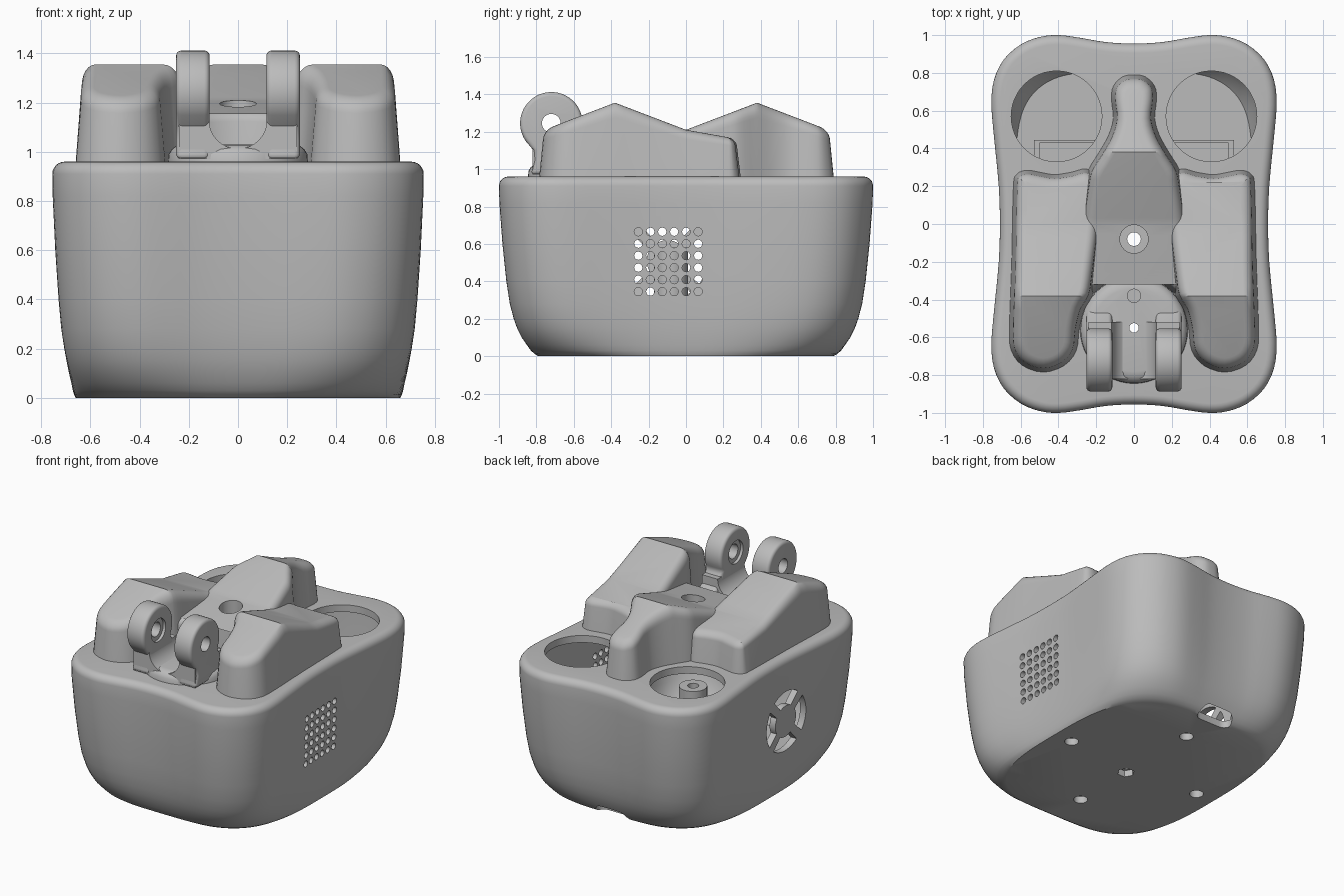
import bpy, bmesh
from math import sin, cos, pi, radians
from mathutils import Vector

cube = bpy.data.objects.get("Cube")
if cube:
    bpy.data.objects.remove(cube, do_unlink=True)

grey = bpy.data.materials.new("plain grey")
grey.use_nodes = True
colour = (0.5, 0.5, 0.5, 1)
grey.diffuse_color = colour
grey.node_tree.nodes["Principled BSDF"].inputs["Base Color"].default_value = colour


def make(name, bm):
    bmesh.ops.recalc_face_normals(bm, faces=bm.faces)
    mesh = bpy.data.meshes.new(name)
    bm.to_mesh(mesh)
    bm.free()
    obj = bpy.data.objects.new(name, mesh)
    mesh.materials.append(grey)
    bpy.context.collection.objects.link(obj)
    return obj


def activate(obj):
    bpy.ops.object.select_all(action='DESELECT')
    obj.select_set(True)
    bpy.context.view_layer.objects.active = obj


def smooth(obj, angle=28):
    activate(obj)
    bpy.ops.object.shade_smooth_by_angle(angle=radians(angle))


def cut(obj, cutter):
    cutter.hide_render = True
    mod = obj.modifiers.new("cut", 'BOOLEAN')
    mod.operation, mod.solver, mod.object = 'DIFFERENCE', 'EXACT', cutter
    activate(obj)
    bpy.ops.object.modifier_apply(modifier=mod.name)
    bpy.data.objects.remove(cutter, do_unlink=True)


def loft_bm(rings):
    bm = bmesh.new()
    loops = [[bm.verts.new(p) for p in ring] for ring in rings]
    n = len(loops[0])
    for a, b in zip(loops, loops[1:]):
        for i in range(n):
            j = (i + 1) % n
            bm.faces.new((a[i], a[j], b[j], b[i]))
    bm.faces.new(loops[0][::-1])
    bm.faces.new(loops[-1])
    return bm


def prism(name, outlines, axis, lo, hi):
    """Extrude one or more flat outlines along an axis."""
    place = {'x': lambda u, v, h: (h, u, v), 'y': lambda u, v, h: (u, h, v),
             'z': lambda u, v, h: (u, v, h)}[axis]
    bm = bmesh.new()
    for pts in outlines:
        part = loft_bm([[place(u, v, h) for u, v in pts] for h in (lo, hi)])
        temp = bpy.data.meshes.new("temp")
        part.to_mesh(temp)
        part.free()
        bm.from_mesh(temp)
        bpy.data.meshes.remove(temp)
    return make(name, bm)


def arc(u, v, r, start=0, end=360, n=32):
    full = abs(end - start) == 360
    steps = [radians(start + (end - start) * i / n) for i in range(n if full else n + 1)]
    return [(u + r * cos(a), v + r * sin(a)) for a in steps]


def spline(points, n=3):
    """Closed smooth curve through the points."""
    p = [Vector(q) for q in points]
    out = []
    for i in range(len(p)):
        a, b, c, d = p[i - 1], p[i], p[(i + 1) % len(p)], p[(i + 2) % len(p)]
        for k in range(n):
            t = k / n
            out.append(0.5 * (2 * b + (c - a) * t + (2 * a - 5 * b + 4 * c - d) * t ** 2
                              + (3 * b - a - 3 * c + d) * t ** 3))
    return out


def inset(ring, d):
    out = []
    for i, p in enumerate(ring):
        t = (ring[(i + 1) % len(ring)] - ring[i - 1]).normalized()
        out.append(p + Vector((-t.y, t.x)) * d)
    return out


def lerp(table, x):
    for (a, u), (b, v) in zip(table, table[1:]):
        if x <= b:
            return u + (v - u) * (x - a) / (b - a)
    return table[-1][1]


# Body: waisted rounded box narrowing to a plain rounded base
quarter = [(.71, 0), (.716, .2), (.74, .45), (.755, .63), (.742, .76), (.69, .87),
           (.60, .95), (.5, .99), (.4, 1.0), (.28, .985), (.15, .963), (0, .955)]
half = quarter + [(-x, y) for x, y in quarter[-2::-1]]
top_ring = spline(half + [(x, -y) for x, y in half[-2:0:-1]])
base_ring = []
for p in top_ring:
    u, v = abs(p.x) / .66, abs(p.y) / .79
    base_ring.append(p / (u ** 3.2 + v ** 3.2) ** (1 / 3.2))
taper = [(0, 1), (.012, .88), (.03, .77), (.06, .66), (.1, .53), (.15, .42),
         (.2, .34), (.28, .25), (.4, .17), (.6, .08), (.82, .01), (.9, 0), (1, 0)]


def section(z, d=0):
    f = lerp(taper, z)
    ring = [a.lerp(b, f) for a, b in zip(top_ring, base_ring)]
    return [(p.x, p.y, z) for p in inset(ring, d)]


lip = [(.91 + .05 * sin(a), .05 * (1 - cos(a))) for a in [i * pi / 12 for i in range(7)]]
body = make("body", loft_bm([section(z) for z, _ in taper[:-2]] + [section(z, d) for z, d in lip]))
cut(body, make("cavity", loft_bm([section(z, .045) for z in (.05, .1, .2, .4, .82, .91)])))

# Openings in the body
cut(body, prism("wells", [arc(s * .41, .57, .24, n=48) for s in (1, -1)], 'z', .8, 1.1))
cut(body, prism("centre_bore", [arc(0, -.08, .075)], 'z', .8, 1.1))
cut(body, prism("front_bore", [arc(0, -.55, .025)], 'z', .8, 1.1))
cut(body, prism("speaker_grid", [arc(-.255 + .064 * i, .345 + .064 * j, .022, n=16)
                                 for i in range(6) for j in range(6)], 'x', .5, 1))
cut(body, prism("fan_vent", [arc(-.1, .51, .21, k - 36, k + 36, 12)
                             + arc(-.1, .51, .11, k + 30, k - 30, 12)
                             for k in (0, 90, 180, 270)], 'x', -1, -.5))
cut(body, prism("screw_holes", [arc(x, y, .045, n=20) for x, y in
                                ((.52, 0), (-.52, 0), (0, .52), (0, -.53))], 'z', -.1, .08))
cut(body, prism("nut_hole", [arc(0, -.08, .055, n=6)], 'z', -.1, .08))
cut(body, prism("cable_slot", [arc(.08, .8, .05, -90, 90, 10) + arc(-.08, .8, .05, 90, 270, 10)],
                'z', -.1, .3))
smooth(body)

# Inside: centre post and retaining frame
post = prism("centre_post", [arc(0, -.08, .09)], 'z', .045, .58)
cut(post, prism("post_bore", [arc(0, -.08, .036)], 'z', 0, 1))
smooth(post)
prism("inner_frame", [[(.53, .3), (.53, .445), (-.53, .445), (-.53, .3), (-.5, .3),
                       (-.5, .43), (.5, .43), (.5, .3)]], 'z', .045, .2)

# Raised blocks: rounded plan outline under a folded roof
roof = [(-.85, 1.175), (-.38, 1.355), (0, 1.21), (.45, 1.13)]


def raised(name, outline, flip):
    ring = spline(outline)
    rows = [(0, 0)]
    for i in range(7):
        a = i * pi / 12
        rows.append((.02 + .055 * (1 - cos(a)), .8 + .2 * sin(a)))
    bm = loft_bm([[(p.x, p.y, t) for p in inset(ring, d)] for d, t in rows])
    for y in (-.38 * flip, 0):
        bmesh.ops.bisect_plane(bm, geom=bm.verts[:] + bm.edges[:] + bm.faces[:],
                               plane_co=(0, y, 0), plane_no=(0, 1, 0))
    for v in bm.verts:
        v.co.z = .955 + v.co.z * (lerp(roof, v.co.y * flip) - .955)
    return make(name, bm)


arm = [(.15, .2), (.24, .29), (.33, .275), (.42, .262), (.5, .275), (.57, .285), (.625, .26),
       (.64, .18), (.648, -.2), (.66, -.55), (.65, -.67), (.59, -.75), (.48, -.785),
       (.37, -.75), (.305, -.67), (.29, -.56), (.265, -.46), (.22, -.38), (.2, -.25), (.17, 0)]
for side, s in (("left", 1), ("right", -1)):
    pts = [(s * x, y) for x, y in arm]
    smooth(raised(side + "_arm", pts[::-s], 1))

spine = [(.12, -.295), (.24, -.38), (.29, -.3), (.29, -.05), (.26, .2), (.24, .29), (.185, .38),
         (.135, .47), (.11, .56), (.12, .66), (.11, .73), (.06, .78)]
centre = raised("centre_spine", spine + [(0, .79)] + [(-x, y) for x, y in spine[::-1]] + [(0, -.265)], -1)
cut(centre, prism("spine_bore", [arc(0, -.08, .075)], 'z', .8, 1.5))
smooth(centre)

# Front hinge: round base, saddle and two ears
rows = [(.285, .955), (.282, .99), (.27, 1.01), (.25, 1.025), (.22, 1.03)]
base = make("hinge_base", loft_bm([[(x, y, z) for x, y in arc(0, -.56, r, n=48)] for r, z in rows]))
saddle = prism("hinge_saddle", [[(-.24, .97), (.24, .97), (.24, 1.13)]
                                + arc(0, 1.13, .118, 0, -180, 16) + [(-.24, 1.13)]], 'y', -.82, -.52)
for part in (base, saddle):
    cut(part, prism("pin_bore", [arc(0, -.55, .025), arc(0, -.38, .035)], 'z', .9, 1.3))
    smooth(part)

ear = arc(-.72, 1.245, .167, -30, 215, 32) + [(-.815, 1.1), (-.81, 1.05), (-.83, .97),
                                              (-.42, .97), (-.46, 1.02), (-.53, 1.08)]
for side, s in (("left", 1), ("right", -1)):
    inner, outer = s * .115, s * .252
    lug = prism(side + "_hinge_ear", [ear], 'x', min(inner, outer), max(inner, outer))
    bev = lug.modifiers.new("round", 'BEVEL')
    bev.width, bev.segments, bev.angle_limit = .028, 4, radians(50)
    activate(lug)
    bpy.ops.object.modifier_apply(modifier=bev.name)
    cut(lug, prism("pivot_bore", [arc(-.72, 1.245, .05)], 'x', -1, 1))
    cut(lug, prism("pivot_recess", [arc(-.72, 1.245, .08)], 'x', inner - .02, inner + .02))
    smooth(lug)
